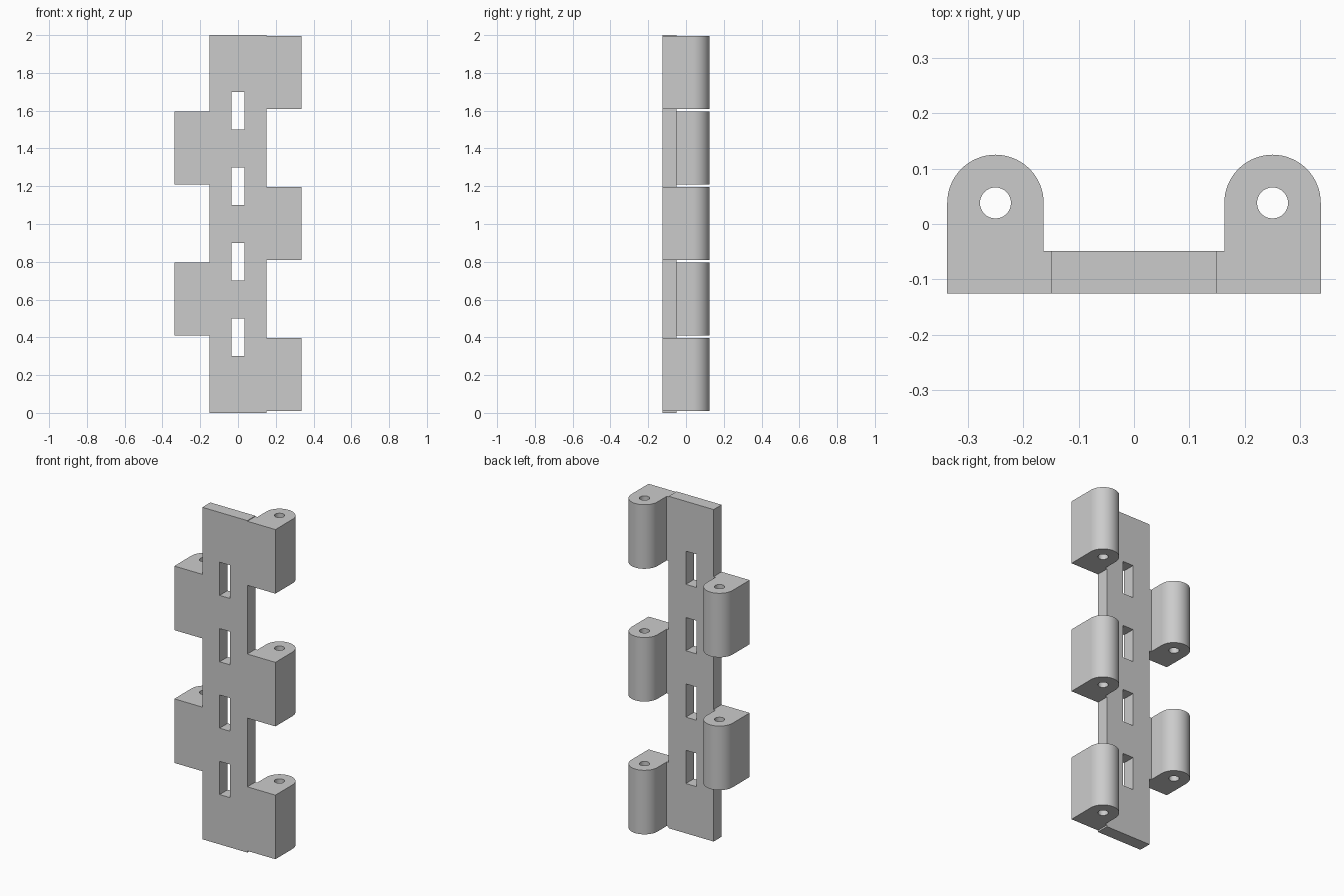
import bpy, bmesh, math
from mathutils import Vector

cube = bpy.data.objects.get("Cube")
if cube:
    bpy.data.objects.remove(cube)

grey = bpy.data.materials.new("light_grey")
grey.use_nodes = True
grey.diffuse_color = (0.6, 0.6, 0.6, 1)
bsdf = next(n for n in grey.node_tree.nodes if n.type == 'BSDF_PRINCIPLED')
bsdf.inputs["Base Color"].default_value = grey.diffuse_color


def prism(name, loops, to_3d, sweep):
    """Fill an outline with holes and extrude it along the sweep vector."""
    bm = bmesh.new()
    for loop in loops:
        verts = [bm.verts.new(to_3d(*p)) for p in loop]
        for a, b in zip(verts, verts[1:] + verts[:1]):
            bm.edges.new((a, b))
    bmesh.ops.triangle_fill(bm, edges=bm.edges[:], use_beauty=True)
    new = bmesh.ops.extrude_face_region(bm, geom=bm.faces[:], use_keep_orig=True)
    moved = [g for g in new["geom"] if isinstance(g, bmesh.types.BMVert)]
    bmesh.ops.translate(bm, verts=moved, vec=Vector(sweep))
    bmesh.ops.recalc_face_normals(bm, faces=bm.faces[:])
    mesh = bpy.data.meshes.new(name)
    bm.to_mesh(mesh)
    bm.free()
    mesh.materials.append(grey)
    obj = bpy.data.objects.new(name, mesh)
    bpy.context.collection.objects.link(obj)
    bpy.ops.object.select_all(action='DESELECT')
    obj.select_set(True)
    bpy.context.view_layer.objects.active = obj
    bpy.ops.object.shade_smooth_by_angle(angle=math.radians(30))
    return obj


def rect(x0, x1, y0, y1):
    return [(x0, y0), (x1, y0), (x1, y1), (x0, y1)]


def arc(cx, cy, r, span, steps):
    return [(cx + r * math.cos(span * i / steps), cy + r * math.sin(span * i / steps))
            for i in range(steps + 1)]


FRONT, BACK = -0.125, -0.049      # plate thickness in y
HALF = 0.15                       # plate half width
PITCH, GAP, HEIGHT = 0.4, 0.01, 0.386

# Plate with four upright slots
slots = [rect(-0.035, 0.035, z, z + 0.2) for z in (0.3, 0.7, 1.1, 1.5)]
prism("plate", [rect(-HALF, HALF, 0, 2)] + slots,
      lambda x, z: (x, FRONT, z), (0, BACK - FRONT, 0))

# Knuckles with a pin hole, alternating left and right
cx, cy, r = 0.25, 0.038, 0.087
outline = ([(HALF, FRONT), (cx + r, FRONT)] + arc(cx, cy, r, math.pi, 32)
           + [(cx - r, BACK), (HALF, BACK)])
hole = arc(cx, cy, 0.028, math.tau, 32)[:-1]
for i in range(5):
    side = -1 if i % 2 else 1
    z0 = i * PITCH + GAP
    prism(f"knuckle_{i + 1}", [outline, hole],
          lambda x, y: (side * x, y, z0), (0, 0, HEIGHT))
